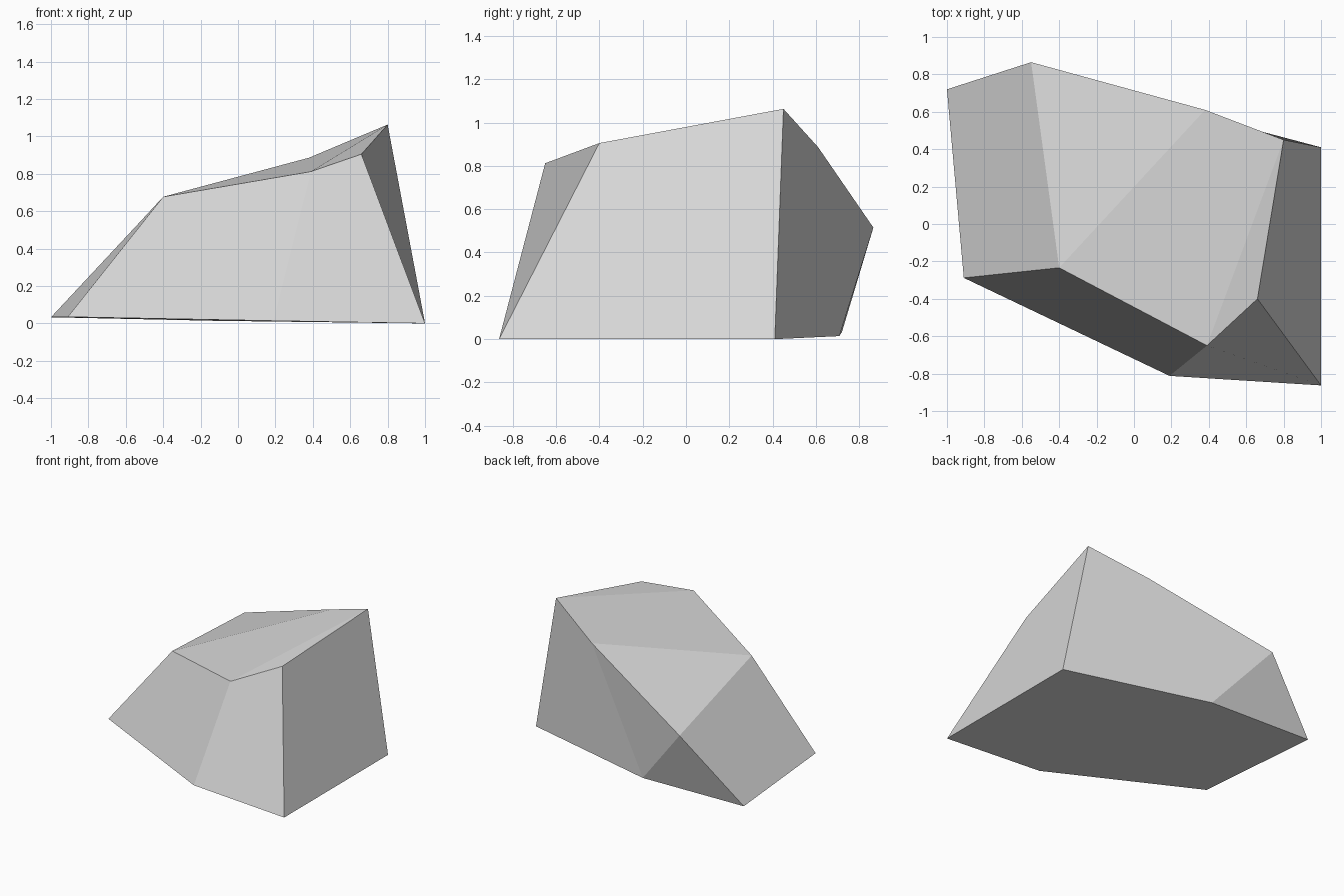
import bpy
import bmesh

cube = bpy.data.objects.get("Cube")
if cube:
    bpy.data.objects.remove(cube, do_unlink=True)

# Stone colour
stone = bpy.data.materials.new("stone grey")
stone.use_nodes = True
colour = (0.7, 0.7, 0.7, 1)
stone.diffuse_color = colour
stone.node_tree.nodes["Principled BSDF"].inputs["Base Color"].default_value = colour

# Base corners a-f, then upper corners: back shoulder, back ridge, peak, front rim
corners = dict(
    a=(-1, .72, .033), b=(-.91, -.288, .035), c=(.19, -.812, .014),
    d=(1, -.863, 0), e=(1, .41, 0), f=(-.125, .708, .014),
    g=(-.55, .865, .515), h=(.38, .61, .886), i=(.8, .45, 1.063),
    j=(.66, -.4, .905), k=(.39, -.65, .812), l=(-.4, -.234, .677))

# Facets: underside, front pair, side, back trio, sloping end, top
facets = ["fedcba", "cklb", "djkc", "eijd", "fhie", "fgh", "fag",
          "blga", "glh", "kihl", "kji"]

# Faceted boulder
bm = bmesh.new()
verts = {name: bm.verts.new(co) for name, co in corners.items()}
for facet in facets:
    bm.faces.new([verts[name] for name in facet])
mesh = bpy.data.meshes.new("boulder")
bm.to_mesh(mesh)
bm.free()
mesh.materials.append(stone)
boulder = bpy.data.objects.new("boulder", mesh)
bpy.context.collection.objects.link(boulder)
